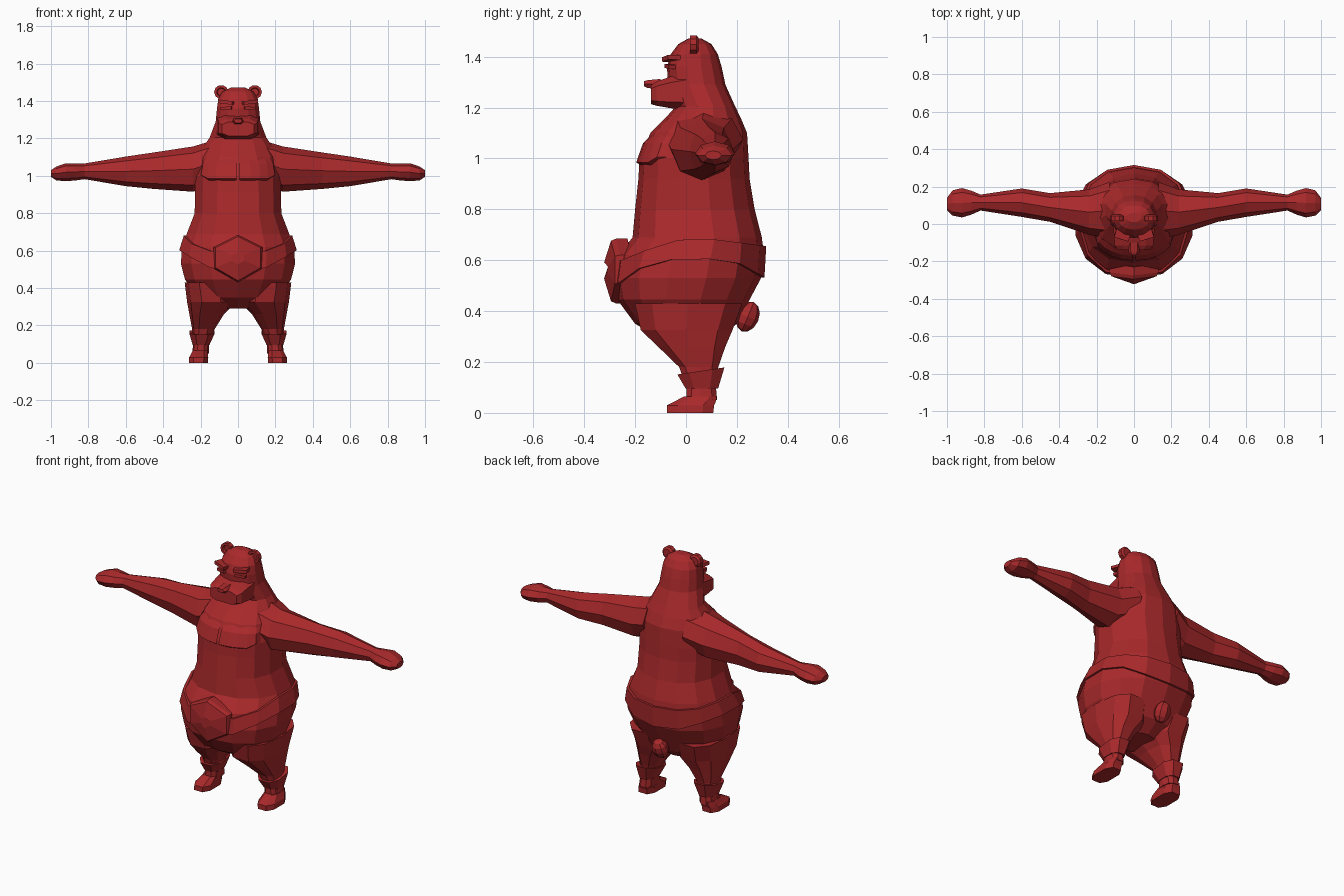
import bpy, bmesh
from math import sin, cos, pi, copysign
from mathutils import Vector, Matrix

if "Cube" in bpy.data.objects:
    bpy.data.objects.remove(bpy.data.objects["Cube"])

red = bpy.data.materials.new("red")
red.diffuse_color = (0.4, 0.022, 0.024, 1)
red.use_nodes = True
red.node_tree.nodes["Principled BSDF"].inputs["Base Color"].default_value = red.diffuse_color


def finish(name, bm, mirror=False):
    bmesh.ops.recalc_face_normals(bm, faces=bm.faces)
    me = bpy.data.meshes.new(name)
    bm.to_mesh(me)
    bm.free()
    me.materials.append(red)
    ob = bpy.data.objects.new(name, me)
    bpy.context.collection.objects.link(ob)
    if mirror:
        ob.modifiers.new("Mirror", 'MIRROR')
    return ob


def loft(name, rings, mirror=False, caps=True, loop=False, closed=True):
    """Skin a list of point rings; loop joins the last ring to the first."""
    bm = bmesh.new()
    rows = [[bm.verts.new(p) for p in r] for r in rings]
    pairs = list(zip(rows, rows[1:])) + ([(rows[-1], rows[0])] if loop else [])
    n = len(rows[0])
    for a, b in pairs:
        for i in range(n if closed else n - 1):
            j = (i + 1) % n
            bm.faces.new((a[i], a[j], b[j], b[i]))
    if caps and not loop:
        bm.faces.new(rows[0])
        bm.faces.new(rows[-1])
    return finish(name, bm, mirror)


def oval(a0, a1, b0, b1, n, e=1.0, turn=0.0):
    """Rounded section between limits a0..a1 and b0..b1; e < 1 is squarer."""
    pts = []
    for i in range(n):
        t = 2 * pi * (i + turn) / n
        s, c = sin(t), -cos(t)
        s = copysign(abs(s) ** e, s)
        c = copysign(abs(c) ** e, c)
        pts.append(((a0 + a1) / 2 + s * (a1 - a0) / 2, (b0 + b1) / 2 + c * (b1 - b0) / 2))
    return pts


def z_ring(z, x0, x1, y0, y1, n=8, e=0.8, tilt=0.0, turn=0.5):
    return [(x, y, z + tilt * (y - y0)) for x, y in oval(x0, x1, y0, y1, n, e, turn)]


def lerp_table(table, v):
    """Interpolate the rows of a table keyed by their first column."""
    for a, b in zip(table, table[1:]):
        if v <= b[0]:
            break
    t = max(0, min(1, (v - a[0]) / (b[0] - a[0])))
    return [p + (q - p) * t for p, q in zip(a[1:], b[1:])]


# Body and head as one shape: z, half width, front y, back y
BODY = [(.29, .10, -.09, .12), (.35, .22, -.20, .20), (.445, .29, -.27, .25),
        (.53, .312, -.285, .295), (.62, .307, -.265, .307), (.69, .28, -.21, .298),
        (.80, .237, -.20, .27), (.92, .235, -.187, .25), (1.0, .235, -.183, .246),
        (1.10, .215, -.14, .24), (1.16, .185, -.08, .215), (1.205, .155, -.04, .193),
        (1.29, .122, -.07, .155), (1.36, .115, -.075, .14), (1.41, .108, -.06, .125),
        (1.45, .085, -.03, .10), (1.472, .04, .01, .06)]
loft("body", [z_ring(z, -w, w, f, b, 14, 0.9, turn=0) for z, w, f, b in BODY])


def on_body(t, z, off=0.0):
    w, f, b = lerp_table(BODY, z)
    s, c = sin(t), -cos(t)
    x = copysign(abs(s) ** .9, s) * (w + off)
    y = (f + b) / 2 + copysign(abs(c) ** .9, c) * ((b - f) / 2 + off)
    return (x, y, z)


# Chest muscles lying on the body
loft("chest", [[on_body(.02 + .22 * i, z + (.02 * (i > 3) if z < 1.05 else 0), o if i < 5 else -.01)
                for i in range(6)]
               for z, o in ((.97, -.012), (.985, .012), (1.06, .012), (1.13, -.01))],
     mirror=True, caps=False, closed=False)

# Belt: dips at the front and the back
TOP = [(-.3, .57), (-.09, .68), (.1, .682), (.31, .655)]
LOW = [(-.3, .455), (-.19, .56), (-.09, .60), (.05, .61), (.2, .59), (.31, .53)]
belt = []
for i in range(14):
    t = 2 * pi * i / 14
    y = on_body(t, .6)[1]
    hi, lo = lerp_table(TOP, y)[0], lerp_table(LOW, y)[0]
    belt.append([on_body(t, lo, -.02), on_body(t, lo, .013),
                 on_body(t, hi, .013), on_body(t, hi, -.02)])
loft("belt", belt, loop=True)

# Six-sided buckle with a raised centre
HEX = [(0, .685), (.13, .62), (.13, .505), (0, .43), (-.13, .505), (-.13, .62)]


def buckle_ring(y, k):
    return [(x * k, y + .12 * abs(x), .56 + (z - .56) * k) for x, z in HEX]


loft("buckle", [buckle_ring(-.23, 1), buckle_ring(-.275, 1),
                buckle_ring(-.295, .93), buckle_ring(-.322, .25)])

# Legs: z, inner x, outer x, front y, back y
LEG = [(.43, .03, .285, -.21, .23), (.325, .012, .272, -.185, .19), (.26, .075, .26, -.115, .16),
       (.18, .125, .245, -.03, .13), (.10, .155, .24, .0, .12), (.05, .155, .245, .0, .125)]
loft("leg", [z_ring(*r, n=10) for r in LEG], mirror=True)

# Ankle cuffs flaring upward
loft("cuff", [z_ring(.095, .15, .245, -.005, .13), z_ring(.15, .12, .265, -.04, .157, tilt=.15),
              z_ring(.15, .14, .245, -.02, .14, tilt=.15)], mirror=True)

# Feet
FOOT = [(0, .158, .266, -.08, .112), (.03, .156, .264, -.08, .116),
        (.045, .158, .255, -.05, .122), (.065, .162, .245, -.01, .125)]
loft("foot", [z_ring(*r, n=8, e=.7) for r in FOOT], mirror=True)

# Arms with mitten hands: x, low z, high z, front y, back y
ARM = [(.13, .96, 1.19, -.08, .225), (.24, .915, 1.157, -.058, .185), (.45, .93, 1.125, .012, .165),
       (.60, .945, 1.103, .038, .19), (.82, .982, 1.066, .072, .157), (.87, .975, 1.066, .05, .178),
       (.92, .972, 1.067, .035, .192), (.97, .975, 1.05, .045, .18), (1.0, .995, 1.03, .075, .14)]
loft("arm", [[(x, y, z) for y, z in oval(f, b, lo, hi, 8, 1)] for x, lo, hi, f, b in ARM],
     mirror=True)

# Muzzle and nose: y, half width, low z, high z
MUZZLE = [(.0, .118, 1.19, 1.34), (-.06, .112, 1.195, 1.325),
          (-.115, .108, 1.205, 1.305), (-.138, .09, 1.212, 1.29)]
loft("muzzle", [[(x, y, z) for x, z in oval(-w, w, lo, hi, 8, .55, .5)] for y, w, lo, hi in MUZZLE])
NOSE = [(-.10, .032, 1.27, 1.315), (-.15, .03, 1.275, 1.31), (-.165, .022, 1.282, 1.305)]
loft("nose", [[(x, y, z) for x, z in oval(-w, w, lo, hi, 6, .8, .5)] for y, w, lo, hi in NOSE])

# Brows and eyes
for name, loc, size, roll in (("brow", (.062, -.058, 1.393), (.08, .05, .018), -.12),
                              ("eye", (.06, -.058, 1.362), (.06, .036, .016), .08)):
    bm = bmesh.new()
    m = (Matrix.Translation(loc) @ Matrix.Rotation(roll, 4, 'Y') @ Matrix.Rotation(.3, 4, 'Z')
         @ Matrix.Diagonal((*size, 1)))
    bmesh.ops.create_cube(bm, size=1, matrix=m)
    finish(name, bm, True)


# Ears: thick discs with a hollow front
def ear_ring(y, r):
    return [(.09 + r * cos(2 * pi * i / 10), y, 1.448 + r * sin(2 * pi * i / 10)) for i in range(10)]


loft("ear", [ear_ring(.05, .026), ear_ring(.042, .038), ear_ring(.016, .038),
             ear_ring(.016, .024), ear_ring(.03, .02)], mirror=True)

# Tail stub
bm = bmesh.new()
bmesh.ops.create_uvsphere(bm, u_segments=8, v_segments=6, radius=1,
                          matrix=Matrix.Translation((0, .243, .378)) @ Matrix.Rotation(-.4, 4, 'X')
                          @ Matrix.Diagonal((.05, .044, .062, 1)))
finish("tail", bm)
